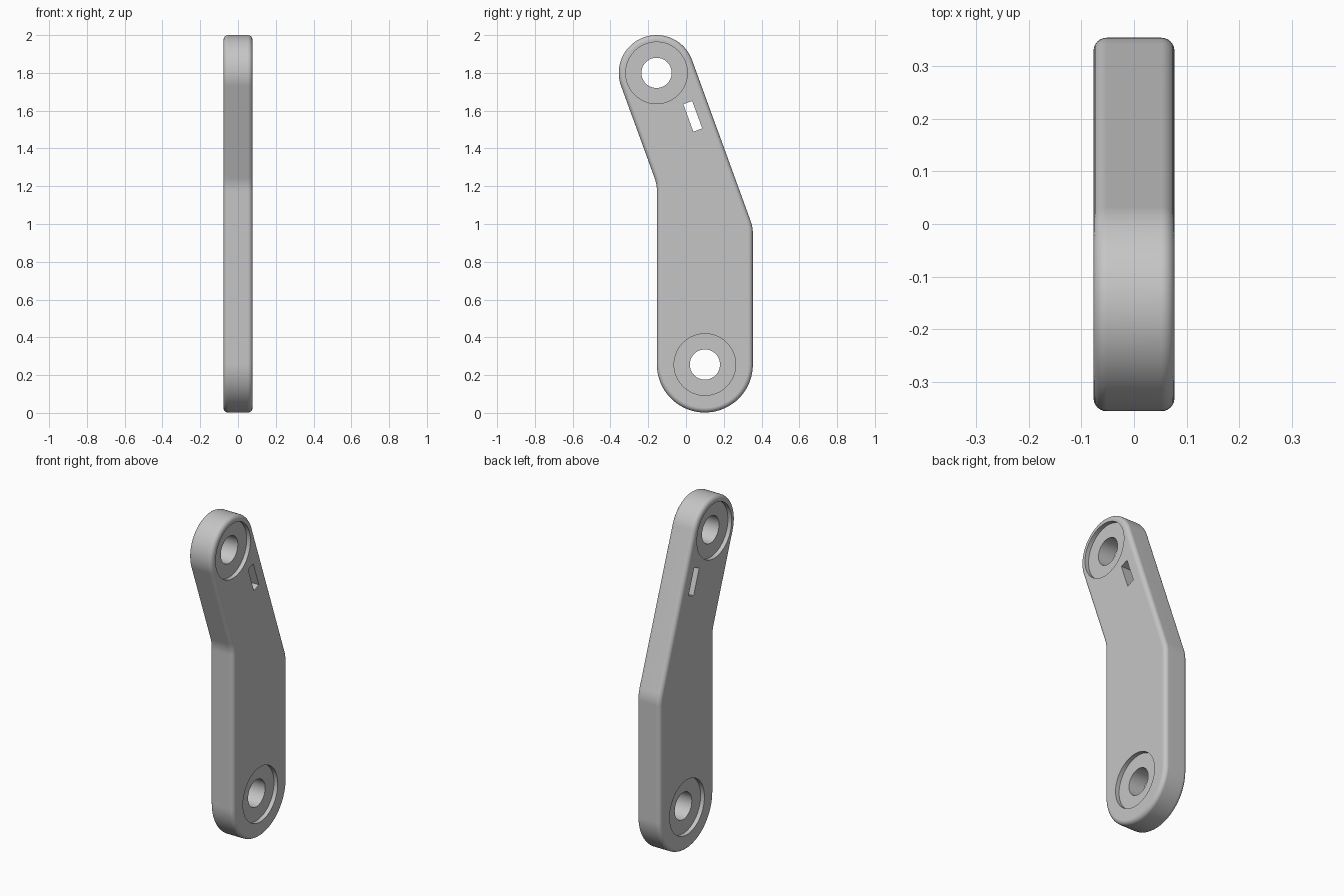
import bpy
import bmesh
from math import sin, cos, pi, radians, tan
from mathutils import Matrix, Vector

default = bpy.data.objects.get("Cube")
if default:
    bpy.data.objects.remove(default, do_unlink=True)

HALF = 0.077          # half thickness along x
EDGE = 0.025          # rounding of the outer edges
BEND = radians(20)    # lean of the upper arm
LOW, LOW_R = (0.1, 0.256), 0.254
TOP, TOP_R = (-0.156, 1.8), 0.2
CORNER_R = 0.2
HOLE_R, BORE_R, BORE_DEPTH = 0.08, 0.163, 0.025

steel = bpy.data.materials.new("light_grey")
steel.use_nodes = True
grey = (0.56, 0.56, 0.56, 1)
steel.diffuse_color = grey
steel.node_tree.nodes["Principled BSDF"].inputs["Base Color"].default_value = grey


def make_object(name, bm):
    bmesh.ops.recalc_face_normals(bm, faces=bm.faces)
    mesh = bpy.data.meshes.new(name)
    bm.to_mesh(mesh)
    bm.free()
    mesh.materials.append(steel)
    obj = bpy.data.objects.new(name, mesh)
    bpy.context.collection.objects.link(obj)
    return obj


def arc(centre, radius, start, end, steps):
    angles = [start + (end - start) * i / steps for i in range(steps + 1)]
    return [(centre[0] + radius * cos(a), centre[1] + radius * sin(a)) for a in angles]


def bend_z(side):
    """Height where the leaning edge meets the upright edge on one side."""
    y = TOP[0] + side * TOP_R * cos(BEND)
    z = TOP[1] + side * TOP_R * sin(BEND)
    return z - (LOW[0] + side * LOW_R - y) / tan(BEND)


def outline(inset):
    """Side outline, moved inwards by inset, as (y, z) points."""
    half_turn = CORNER_R * tan(BEND / 2)
    back = (LOW[0] + LOW_R - CORNER_R, bend_z(1) - half_turn)
    front = (LOW[0] - LOW_R - CORNER_R, bend_z(-1) - half_turn)
    return (arc(LOW, LOW_R - inset, -pi, 0, 40)
            + arc(back, CORNER_R - inset, 0, BEND, 6)
            + arc(TOP, TOP_R - inset, BEND, pi + BEND, 40)
            + arc(front, CORNER_R + inset, BEND, 0, 6))


# Plate: outlines stacked across the thickness with rounded rims
STEPS = 6
quarter = [i * pi / 2 / STEPS for i in range(STEPS + 1)]
rim = [(HALF - EDGE + EDGE * sin(a), EDGE * (1 - cos(a))) for a in quarter]
layers = [(-x, inset) for x, inset in reversed(rim)] + rim
bm = bmesh.new()
rings = [[bm.verts.new((x, y, z)) for y, z in outline(inset)] for x, inset in layers]
count = len(rings[0])
for a, b in zip(rings, rings[1:]):
    for i in range(count):
        j = (i + 1) % count
        bm.faces.new((a[i], a[j], b[j], b[i]))
bm.faces.new(rings[0])
bm.faces.new(rings[-1])
link = make_object("link_plate", bm)


# Cutter for a pivot hole with a shallow recess on both sides
def pivot_cutter(name, centre, segments=64):
    floor = HALF - BORE_DEPTH
    profile = [(-0.2, BORE_R), (-floor, BORE_R), (-floor, HOLE_R),
               (floor, HOLE_R), (floor, BORE_R), (0.2, BORE_R)]
    bm = bmesh.new()
    loops = []
    for x, r in profile:
        ring = arc(centre, r, 0, 2 * pi, segments)[:-1]
        loops.append([bm.verts.new((x, y, z)) for y, z in ring])
    for a, b in zip(loops, loops[1:]):
        for i in range(segments):
            j = (i + 1) % segments
            bm.faces.new((a[i], a[j], b[j], b[i]))
    bm.faces.new(loops[0])
    bm.faces.new(loops[-1])
    return make_object(name, bm)


# Cutter for the slanted slot in the upper arm
def slot_cutter():
    bm = bmesh.new()
    place = (Matrix.Translation(Vector((0, 0.036, 1.57)))
             @ Matrix.Rotation(BEND, 4, 'X')
             @ Matrix.Diagonal((0.4, 0.05, 0.155, 1)))
    bmesh.ops.create_cube(bm, size=1, matrix=place)
    return make_object("slot_cutter", bm)


cutters = [pivot_cutter("lower_pivot_cutter", LOW),
           pivot_cutter("upper_pivot_cutter", TOP), slot_cutter()]

bpy.ops.object.select_all(action='DESELECT')
bpy.context.view_layer.objects.active = link
link.select_set(True)
for cutter in cutters:
    cutter.hide_render = True
    mod = link.modifiers.new(cutter.name, 'BOOLEAN')
    mod.operation = 'DIFFERENCE'
    mod.solver = 'EXACT'
    mod.object = cutter
    bpy.ops.object.modifier_apply(modifier=mod.name)
    bpy.data.objects.remove(cutter, do_unlink=True)

# Smooth rims and holes, crisp recess and slot edges
bpy.ops.object.shade_smooth_by_angle(angle=radians(30))
weighted = link.modifiers.new("even_shading", 'WEIGHTED_NORMAL')
weighted.keep_sharp = True
